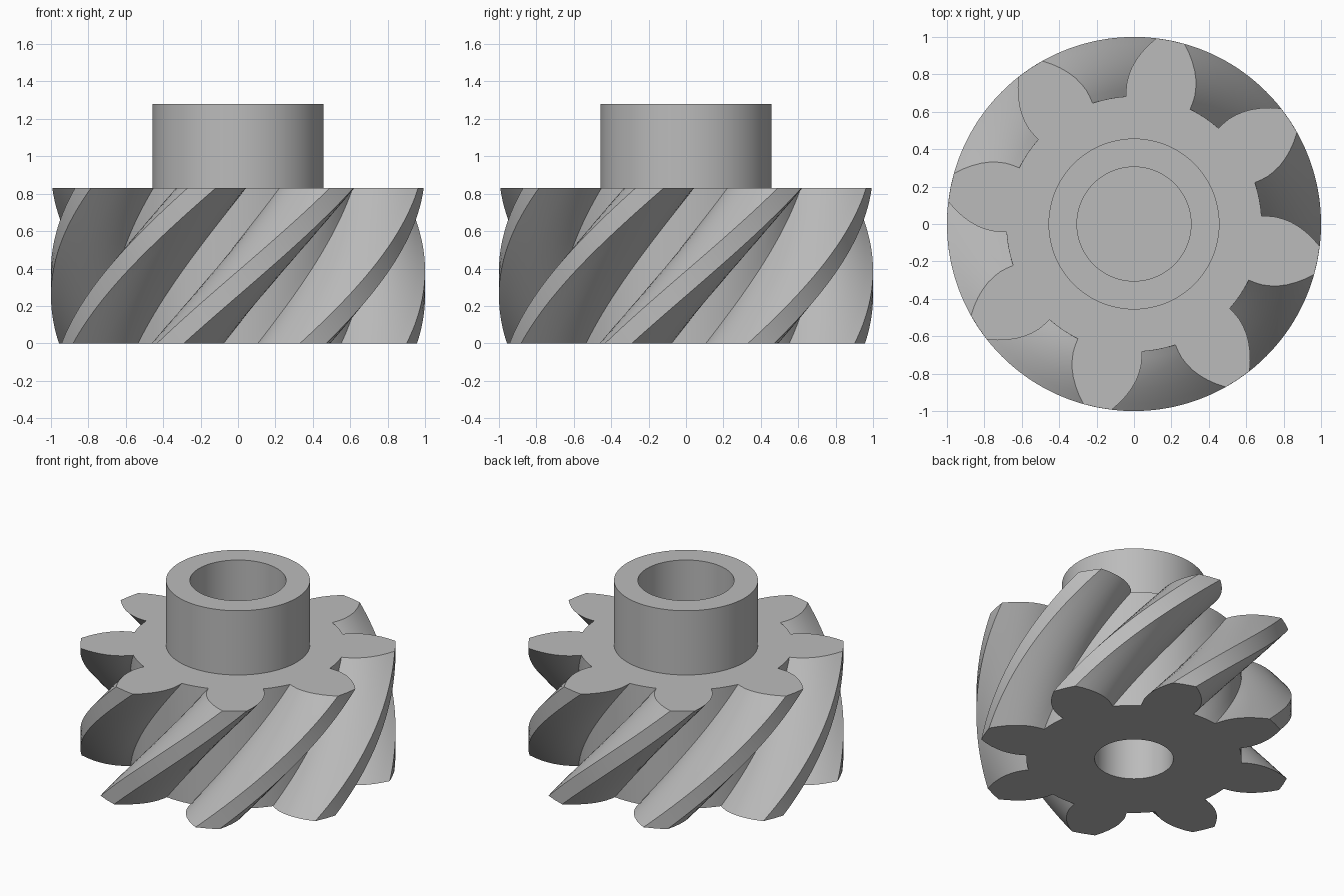
import bpy, bmesh
from math import cos, sin, radians, pi

if "Cube" in bpy.data.objects:
    bpy.data.objects.remove(bpy.data.objects["Cube"])

TEETH, PITCH = 8, radians(45)
HEIGHT, TOP = 0.83, 1.28
TOP_ANGLE, TWIST = radians(33.75), radians(55)
LAYERS = 32
# one tooth flank: radius and half angle in degrees, root to tip
FLANK = [(0.683, 14.8), (0.72, 14.6), (0.76, 14.1), (0.80, 13.15), (0.84, 11.95),
         (0.88, 10.4), (0.92, 8.6), (0.96, 6.6), (1.0, 4.4)]

steel = bpy.data.materials.new("steel grey")
steel.use_nodes = True
GREY = (0.5, 0.5, 0.5, 1)
steel.diffuse_color = GREY
steel.node_tree.nodes["Principled BSDF"].inputs["Base Color"].default_value = GREY


def ring(profile, z, turn=0.0):
    return [(r * cos(a + turn), r * sin(a + turn), z) for r, a in profile]


def loft(name, rings, closed=False):
    """Skin a stack of equal rings; cap both ends unless it closes on itself."""
    bm = bmesh.new()
    loops = [[bm.verts.new(p) for p in pts] for pts in rings]
    pairs = list(zip(loops, loops[1:]))
    if closed:
        pairs.append((loops[-1], loops[0]))
    else:
        bm.faces.new(loops[0])
        bm.faces.new(loops[-1])
    for low, high in pairs:
        for i in range(len(low)):
            j = (i + 1) % len(low)
            bm.faces.new((low[i], low[j], high[j], high[i]))
    bmesh.ops.recalc_face_normals(bm, faces=bm.faces)
    mesh = bpy.data.meshes.new(name)
    bm.to_mesh(mesh)
    bm.free()
    mesh.materials.append(steel)
    ob = bpy.data.objects.new(name, mesh)
    bpy.context.collection.objects.link(ob)
    bpy.ops.object.select_all(action="DESELECT")
    ob.select_set(True)
    bpy.context.view_layer.objects.active = ob
    bpy.ops.object.shade_smooth_by_angle(angle=radians(30))
    return ob


# cross-section of the gear: flank up, rounded tip, flank down, root arc
tooth = [(r, -radians(a)) for r, a in FLANK]
tooth += [(1.0, 0.0)]
tooth += [(r, radians(a)) for r, a in reversed(FLANK)]
root, half = FLANK[0][0], radians(FLANK[0][1])
tooth += [(root, half + (PITCH - 2 * half) * k / 4) for k in (1, 2, 3)]
section = [(r, a + t * PITCH) for t in range(TEETH) for r, a in tooth]
bore = [(0.25, 2 * pi * (i / len(section)) - half) for i in range(len(section))]

# helical gear with a blind bore in its underside
start = TOP_ANGLE - TWIST
rings = [ring(bore, 0.42, start), ring(bore, 0, start)]
for k in range(LAYERS + 1):
    f = k / LAYERS
    rings.append(ring(section, HEIGHT * f, start + TWIST * f))
loft("helical_gear", rings)

# hollow hub on the upper face
def circle(r):
    return [(r, 2 * pi * i / 96) for i in range(96)]

loft("hub", [ring(circle(r), z) for r, z in
             ((0.457, HEIGHT), (0.457, TOP), (0.305, TOP), (0.305, HEIGHT))], closed=True)
